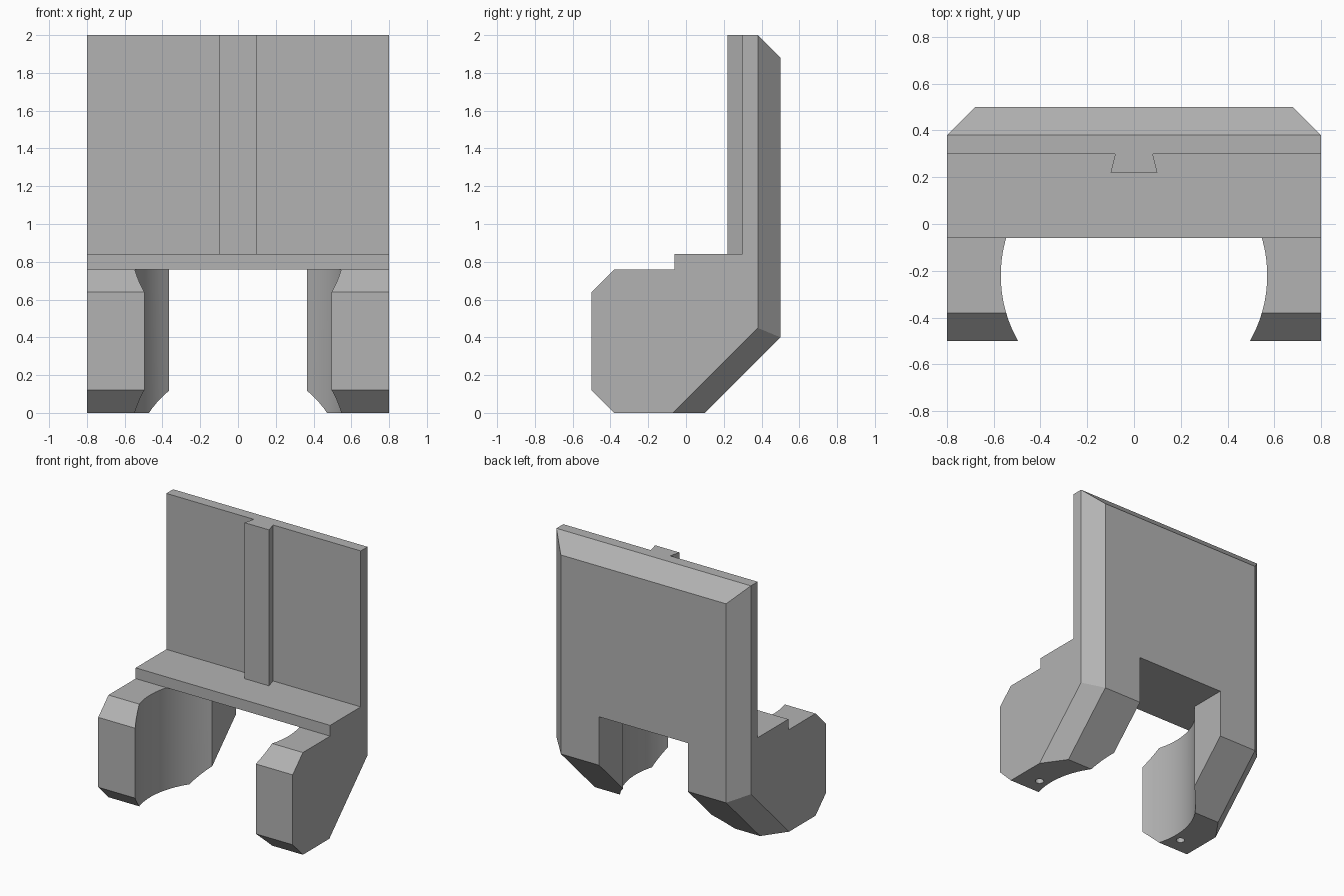
import bpy, bmesh, math
from mathutils import Vector

if "Cube" in bpy.data.objects:
    bpy.data.objects.remove(bpy.data.objects["Cube"], do_unlink=True)

grey = bpy.data.materials.new("light grey plastic")
grey.use_nodes = True
COLOUR = (0.45, 0.45, 0.45, 1)
grey.diffuse_color = COLOUR
grey.node_tree.nodes["Principled BSDF"].inputs["Base Color"].default_value = COLOUR


def prism(name, outline, axis, low, high, planes=()):
    """Extrude a 2D outline along an axis, then trim it by half-spaces."""
    bm = bmesh.new()
    place = {"X": lambda a, b: (low, a, b), "Z": lambda a, b: (a, b, low)}[axis]
    face = bm.faces.new([bm.verts.new(place(a, b)) for a, b in outline])
    moved = bmesh.ops.extrude_face_region(bm, geom=[face])["geom"]
    step = Vector((high - low, 0, 0)) if axis == "X" else Vector((0, 0, high - low))
    bmesh.ops.translate(bm, vec=step, verts=[v for v in moved if isinstance(v, bmesh.types.BMVert)])
    for point, normal in planes:
        cut = bmesh.ops.bisect_plane(bm, geom=bm.verts[:] + bm.edges[:] + bm.faces[:], dist=1e-4,
                                     plane_co=point, plane_no=normal, clear_outer=True)
        rim = [e for e in bm.edges if e.is_boundary]
        bmesh.ops.holes_fill(bm, edges=rim, sides=0)
    bmesh.ops.recalc_face_normals(bm, faces=bm.faces)
    mesh = bpy.data.meshes.new(name)
    bm.to_mesh(mesh)
    bm.free()
    mesh.materials.append(grey)
    obj = bpy.data.objects.new(name, mesh)
    bpy.context.collection.objects.link(obj)
    return obj


def combine(target, tool, operation):
    """Apply a boolean and discard the tool."""
    mod = target.modifiers.new(operation.lower(), "BOOLEAN")
    mod.object, mod.operation, mod.solver = tool, operation, "EXACT"
    bpy.context.view_layer.objects.active = target
    bpy.ops.object.modifier_apply(modifier=mod.name)
    bpy.data.objects.remove(tool, do_unlink=True)


# Body: side profile, with the rear side edges chamfered down and under
SIDE = [(-0.5, 0.12), (-0.38, 0), (0.1, 0), (0.5, 0.4), (0.5, 1.88), (0.38, 2),
        (0.3, 2), (0.3, 0.84), (-0.06, 0.84), (-0.06, 0.76), (-0.38, 0.76), (-0.5, 0.64)]
r = math.sqrt(0.5)
chamfers = []
for s in (-1, 1):
    chamfers.append(((s * 0.68, 0.5, 0), (s, 1, 0)))
    chamfers.append(((s * 0.68, 0.1, 0), (s, r, -r)))
body = prism("holder_body", SIDE, "X", -0.8, 0.8, chamfers)

# Opening between the legs: round bore running into a straight rear slot
R, CY, SLOT = 0.57, -0.22, 0.365
corner = math.acos(SLOT / R)
sweep = math.pi + 2 * corner
N = 64
bore = [(R * math.cos(corner - sweep * i / N), CY + R * math.sin(corner - sweep * i / N))
        for i in range(N + 1)]
combine(body, prism("opening_cutter", bore + [(-SLOT, 0.7), (SLOT, 0.7)], "Z", -0.1, 0.76), "DIFFERENCE")

# Small holes under the legs
for s in (-1, 1):
    ring = [(s * 0.64 + 0.03 * math.cos(math.tau * i / 24), -0.26 + 0.03 * math.sin(math.tau * i / 24))
            for i in range(24)]
    combine(body, prism("hole_cutter", ring, "Z", -0.1, 0.3), "DIFFERENCE")

# Dovetail rail on the front of the back plate
RAIL = [(-0.1, 0.22), (0.1, 0.22), (0.08, 0.3), (0.08, 0.34), (-0.08, 0.34), (-0.08, 0.3)]
combine(body, prism("dovetail_rail", RAIL, "Z", 0.8, 2), "UNION")

bpy.ops.object.select_all(action="DESELECT")
body.select_set(True)
bpy.context.view_layer.objects.active = body
bpy.ops.object.shade_smooth_by_angle(angle=math.radians(25))
